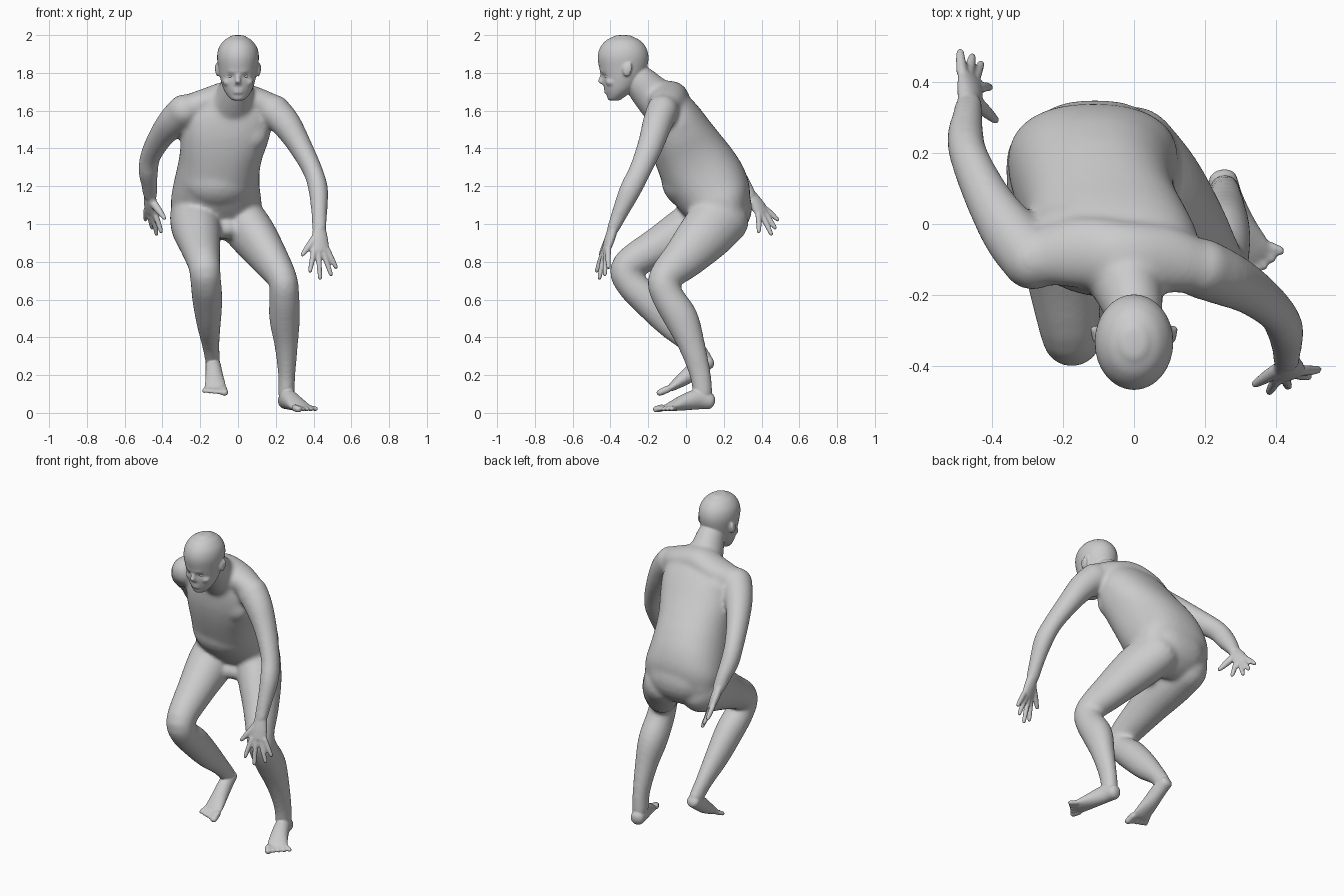
import bpy, bmesh, math
from mathutils import Vector

cube = bpy.data.objects.get("Cube")
if cube:
    bpy.data.objects.remove(cube, do_unlink=True)

clay = bpy.data.materials.new("light_grey_clay")
clay.use_nodes = True
clay.diffuse_color = (0.6, 0.6, 0.6, 1)
clay.node_tree.nodes["Principled BSDF"].inputs["Base Color"].default_value = clay.diffuse_color


def spline(stations, steps):
    """Smooth samples through stations of (x, y, z, half width, half depth)."""
    pts = [Vector(s) for s in stations]
    pts = [pts[0] * 2 - pts[1]] + pts + [pts[-1] * 2 - pts[-2]]
    out = []
    for p0, p1, p2, p3 in zip(pts, pts[1:], pts[2:], pts[3:]):
        for i in range(steps):
            t = i / steps
            out.append(p1 + (p2 - p0) * (t / 2) + (p0 * 2 - p1 * 5 + p2 * 4 - p3) * (t * t / 2)
                       + (p1 * 3 - p0 - p2 * 3 + p3) * (t ** 3 / 2))
    return out + [pts[-2]]


def loft(bm, stations, side=(1, 0, 0), axis=None, cap=1.0, sides=20, steps=4, power=1.0):
    """Closed tube of elliptical rings along a smooth path, with rounded ends."""
    samples = spline(stations, steps)
    centres = [s.to_3d() for s in samples]
    frames = []
    for i, s in enumerate(samples):
        ahead, behind = centres[min(i + 1, len(centres) - 1)], centres[max(i - 1, 0)]
        t = Vector(axis).normalized() if axis else (ahead - behind).normalized()
        frames.append((centres[i], t, max(s[3], 0.003), max(s[4], 0.003)))

    def ends(frame, sign):
        c, t, a, b = frame
        for k in (0.35, 0.7, 0.95):
            f = math.sqrt(1 - k * k)
            yield c + t * (sign * k * cap * min(a, b)), t, a * f, b * f

    frames = list(ends(frames[0], -1))[::-1] + frames + list(ends(frames[-1], 1))
    rings = []
    for c, t, a, b in frames:
        u = Vector(side)
        u = (u - t * u.dot(t)).normalized()
        w = t.cross(u)
        ring = []
        for k in range(sides):
            ang = math.tau * k / sides
            x, y = math.cos(ang), math.sin(ang)
            x, y = math.copysign(abs(x) ** power, x), math.copysign(abs(y) ** power, y)
            ring.append(bm.verts.new(c + u * (a * x) + w * (b * y)))
        rings.append(ring)
    for r0, r1 in zip(rings, rings[1:]):
        for k in range(sides):
            n = (k + 1) % sides
            bm.faces.new((r0[k], r0[n], r1[n], r1[k]))
    bm.faces.new(rings[0][::-1])
    bm.faces.new(rings[-1])


def blob(bm, centre, radii):
    """Ellipsoid used as a muscle or facial mass."""
    made = bmesh.ops.create_icosphere(bm, subdivisions=3, radius=1)["verts"]
    bmesh.ops.scale(bm, vec=radii, verts=made)
    bmesh.ops.translate(bm, vec=centre, verts=made)


def skin(ob, voxel, smoothing):
    """Turn overlapping masses into one smooth skin."""
    remesh = ob.modifiers.new("skin", "REMESH")
    remesh.mode, remesh.voxel_size = "VOXEL", voxel
    soft = ob.modifiers.new("soften", "SMOOTH")
    soft.factor, soft.iterations = 0.5, smoothing
    bpy.ops.object.select_all(action="DESELECT")
    ob.select_set(True)
    bpy.context.view_layer.objects.active = ob
    bpy.ops.object.convert(target="MESH")
    ob.data.materials.clear()
    ob.data.materials.append(clay)
    bpy.ops.object.shade_smooth_by_angle(angle=math.radians(50))


def fuse(bm, name, voxel, smoothing):
    mesh = bpy.data.meshes.new(name)
    bm.to_mesh(mesh)
    bm.free()
    ob = bpy.data.objects.new(name, mesh)
    bpy.context.collection.objects.link(ob)
    skin(ob, voxel, smoothing)
    return ob


# Torso, leaning forward
torso = bmesh.new()
loft(torso, [(-.10, .235, .96, .13, .08), (-.11, .215, 1.02, .21, .13), (-.115, .18, 1.10, .24, .18),
             (-.115, .13, 1.19, .23, .205), (-.105, .075, 1.28, .22, .207), (-.09, .028, 1.36, .22, .195),
             (-.07, -.022, 1.45, .232, .177), (-.055, -.06, 1.53, .235, .158),
             (-.045, -.09, 1.60, .215, .133), (-.035, -.12, 1.66, .15, .10)],
     axis=(0, -.47, .88), cap=.4, sides=32, power=.88)
# Neck and shoulder girdle
loft(torso, [(-.03, -.10, 1.60, .14, .115), (-.015, -.18, 1.685, .10, .105), (0, -.245, 1.755, .082, .09),
             (0, -.29, 1.80, .072, .072)])
loft(torso, [(-.28, -.095, 1.60, .078, .078), (-.16, -.08, 1.65, .10, .072), (-.035, -.09, 1.68, .10, .08),
             (.09, -.10, 1.655, .095, .072), (.19, -.125, 1.605, .075, .078)], side=(0, 1, 0))
# Shoulder blades and chest
for sx, y in ((-.165, -.115), (.055, -.13)):
    blob(torso, (sx, y + .095, 1.53), (.125, .09, .13))
    blob(torso, (sx, y, 1.475), (.10, .055, .09))
# Seat, belly and groin
loft(torso, [(-.245, .19, 1.08, .115, .125), (-.17, .205, 1.085, .14, .15), (-.05, .205, 1.085, .14, .15),
             (.02, .19, 1.08, .115, .125)], side=(0, 1, 0), cap=.9)
blob(torso, (-.11, .04, 1.235), (.205, .172, .165))
blob(torso, (-.06, .06, .975), (.06, .07, .055))

# Arms: shoulder, biceps, elbow, forearm, wrist
loft(torso, [(.19, -.125, 1.60, .088, .086), (.255, -.152, 1.53, .08, .08), (.325, -.187, 1.42, .064, .07),
             (.397, -.245, 1.28, .053, .06), (.425, -.295, 1.18, .053, .059), (.43, -.345, 1.07, .044, .046),
             (.43, -.388, .97, .04, .033)])
loft(torso, [(-.285, -.10, 1.60, .088, .088), (-.345, -.03, 1.54, .082, .083), (-.41, .07, 1.46, .066, .07),
             (-.463, .185, 1.36, .055, .06), (-.475, .245, 1.28, .053, .057), (-.47, .30, 1.21, .044, .046),
             (-.465, .345, 1.145, .038, .032)])
# Legs: hip, thigh, knee, calf, ankle
loft(torso, [(.0, .19, 1.04, .128, .155), (.08, .10, .94, .122, .145), (.165, -.01, .82, .10, .116),
             (.235, -.116, .71, .079, .086), (.245, -.098, .62, .08, .085), (.247, -.025, .50, .082, .091),
             (.255, .03, .36, .063, .072), (.258, .074, .21, .047, .058), (.255, .09, .10, .045, .053)])
loft(torso, [(-.23, .17, 1.04, .132, .155), (-.22, .04, .98, .132, .14), (-.20, -.135, .885, .108, .108),
             (-.178, -.31, .777, .085, .086), (-.17, -.297, .69, .082, .081), (-.162, -.20, .595, .08, .088),
             (-.155, -.085, .475, .065, .079), (-.145, .025, .365, .047, .057), (-.135, .095, .28, .04, .05)])
body = fuse(torso, "body", .011, 16)
parts = [body]

# Head: skull and jaw
head = bmesh.new()
loft(head, [(0, -.378, 1.66, .038, .036), (0, -.365, 1.685, .06, .056), (0, -.35, 1.72, .079, .083),
            (0, -.337, 1.77, .094, .106), (0, -.333, 1.82, .103, .125), (0, -.333, 1.88, .111, .135),
            (0, -.333, 1.93, .103, .124), (0, -.333, 1.97, .076, .093), (0, -.333, 1.992, .042, .052)],
     axis=(0, 0, 1), cap=.2, sides=32)
# Nose, brow, lips and chin
loft(head, [(0, -.435, 1.80, .011, .014), (0, -.445, 1.775, .012, .014), (0, -.453, 1.752, .016, .014)], cap=.6)
blob(head, (0, -.43, 1.744), (.025, .017, .011))
loft(head, [(-.07, -.403, 1.807, .013, .01), (-.03, -.441, 1.812, .016, .011), (.03, -.441, 1.812, .016, .011),
            (.07, -.403, 1.807, .013, .01)], side=(0, 0, 1))
for z, wide in ((1.712, .034), (1.697, .029)):
    blob(head, (0, -.418, z), (wide, .017, .008))
blob(head, (0, -.395, 1.668), (.03, .022, .016))
for sx in (-1, 1):
    # Ears and cheeks
    blob(head, (sx * .108, -.312, 1.815), (.012, .024, .036))
    blob(head, (sx * .112, -.298, 1.825), (.012, .012, .03))
    blob(head, (sx * .052, -.395, 1.752), (.03, .03, .025))
skull = fuse(head, "head", .0055, 3)
parts.append(skull)
# Eye sockets
for v in skull.data.vertices:
    for sx in (-1, 1):
        gap = v.co - Vector((sx * .038, -.435, 1.783))
        gap.x *= .7
        v.co.y += .008 * math.exp(-(gap.length / .015) ** 2)
for sx in (-1, 1):
    eye = bmesh.new()
    blob(eye, (sx * .038, -.42, 1.783), (.018, .013, .011))
    fuse(eye, "left_eye" if sx > 0 else "right_eye", .004, 2)


def hand(name, wrist, index_base, little_base, tips, thumb):
    """Palm, four jointed fingers and a thumb."""
    bm = bmesh.new()
    wrist, first, last = Vector(wrist), Vector(index_base), Vector(little_base)
    across, knuckles = last - first, (first + last) / 2
    middle = wrist.lerp(knuckles, .55)
    loft(bm, [(*wrist, .035, .027), (*middle, .045, .025), (*knuckles, .048, .018)], side=across, cap=.6)
    for i, tip in enumerate(tips):
        base, tip = first.lerp(last, i / 3), Vector(tip)
        bend = base.lerp(tip, .5) + (base - wrist).normalized() * .006
        tip = tip.lerp(base, .06)
        loft(bm, [(*base, .016, .016), (*bend, .0145, .0145), (*tip, .0115, .0115)], side=across, sides=12)
    root, tip = wrist.lerp(first, .3), Vector(thumb)
    loft(bm, [(*root, .024, .022), (*root.lerp(tip, .55), .019, .018), (*tip.lerp(root, .07), .012, .012)],
         side=across, sides=12)
    parts.append(fuse(bm, name, .005, 2))


hand("left_hand", (.43, -.385, .98), (.402, -.437, .855), (.475, -.412, .86),
     [(.38, -.475, .745), (.435, -.46, .705), (.495, -.43, .725), (.522, -.41, .765)], (.335, -.455, .83))
hand("right_hand", (-.466, .34, 1.155), (-.435, .383, 1.045), (-.485, .428, 1.075),
     [(-.405, .385, .955), (-.43, .455, .94), (-.455, .475, .975), (-.49, .488, 1.02)], (-.385, .288, 1.025))


def foot(name, sole, big_tip, little_tip, side):
    """Heel, arch and ball with a row of five toes."""
    bm = bmesh.new()
    loft(bm, sole, side=side, cap=.7)
    ball = Vector(sole[-1][:3])
    across = Vector(little_tip) - Vector(big_tip)
    for i in range(5):
        r = .02 if i == 0 else .0145
        tip = Vector(big_tip).lerp(Vector(little_tip), i / 4)
        root = ball + across * ((i - 2) * .2)
        loft(bm, [(*root, r, r), (*tip.lerp(root, .2), r, r * .9)], side=side, sides=12)
    parts.append(fuse(bm, name, .006, 2))


foot("left_foot", [(.25, .125, .062, .041, .043), (.265, .065, .072, .045, .054), (.295, -.01, .055, .051, .043),
                   (.325, -.07, .036, .058, .027), (.34, -.095, .027, .057, .018)],
     (.325, -.165, .018), (.42, -.08, .02), (.95, .35, 0))
foot("right_foot", [(-.135, .122, .27, .039, .037), (-.13, .065, .24, .042, .045), (-.125, 0, .19, .048, .04),
                    (-.12, -.06, .147, .056, .026), (-.12, -.085, .13, .057, .018)],
     (-.07, -.15, .102), (-.18, -.12, .112), (-1, 0, 0))

# Join head, hands and feet to the body as one continuous skin
bpy.ops.object.select_all(action="DESELECT")
for part in parts:
    part.select_set(True)
bpy.context.view_layer.objects.active = body
bpy.ops.object.join()
skin(body, .006, 2)
